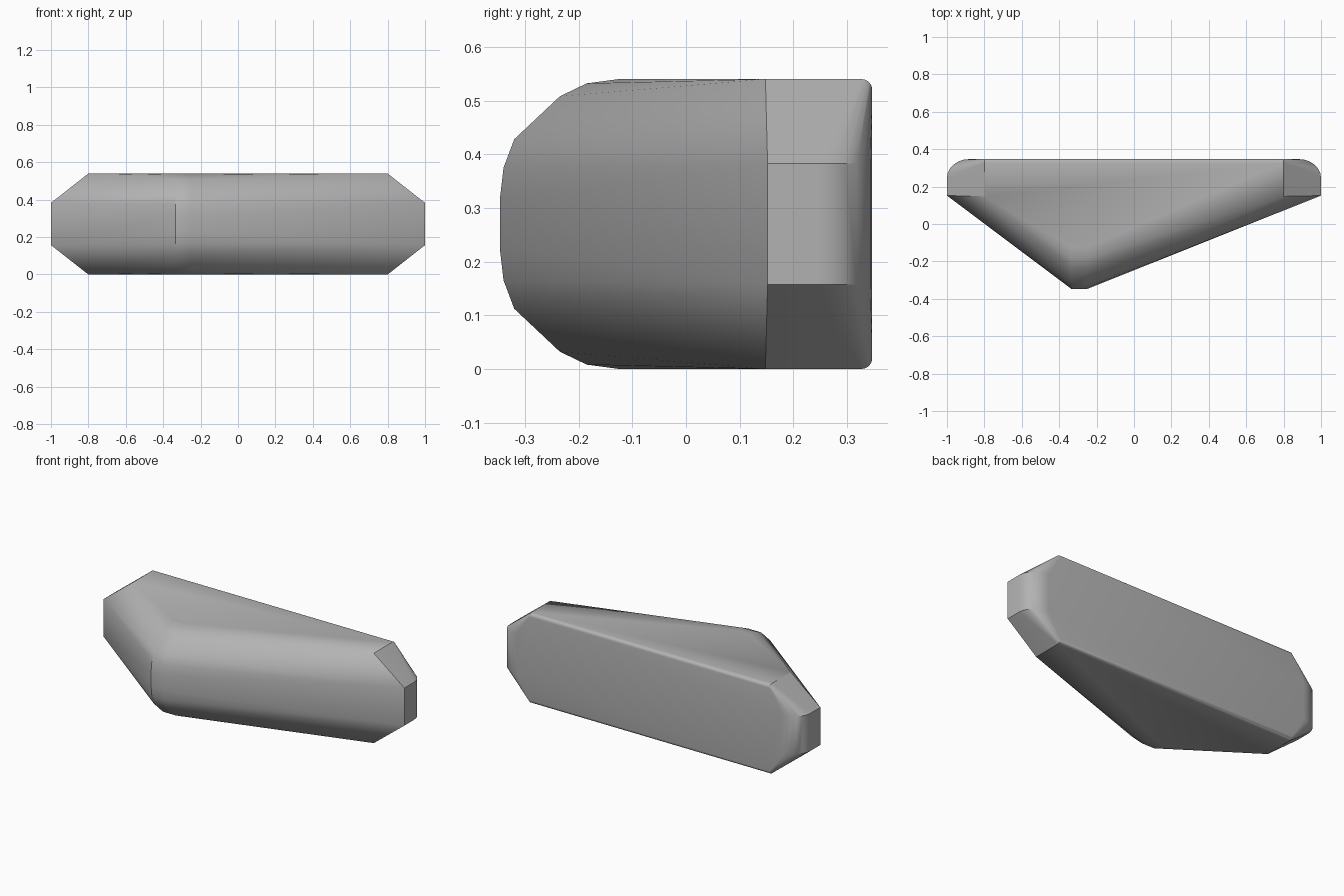
import bpy, bmesh, math

cube = bpy.data.objects.get("Cube")
if cube:
    bpy.data.objects.remove(cube, do_unlink=True)

# Stone-grey body colour
grey = bpy.data.materials.new("neutral_grey")
grey.use_nodes = True
color = (0.45, 0.45, 0.45, 1.0)
grey.diffuse_color = color
grey.node_tree.nodes["Principled BSDF"].inputs["Base Color"].default_value = color

MID, HALF = 0.27, 0.27           # middle height and half height
points = []

# Rear block: octagonal outline, with the back edges rounded over
STEPS = 6
for sx in (-1, 1):
    for sz in (-1, 1):
        points.append((sx * 0.8, 0.148, MID + sz * HALF))
        points.append((sx * 1.0, 0.152, MID + sz * 0.113))
        for i in range(STEPS + 1):
            a = math.pi / 2 * i / STEPS
            drop, push = 1 - math.cos(a), math.sin(a)
            points.append((sx * 0.8, 0.327 + 0.02 * push, MID + sz * (HALF - 0.02 * drop)))
            points.append((sx * (1 - 0.12 * drop), 0.247 + 0.1 * push, MID + sz * 0.113))

# Off-centre nose: rounded half profile (y, height from middle), mirrored
nose = [(-0.347, 0.045), (-0.34, 0.105), (-0.32, 0.158),
        (-0.235, 0.238), (-0.185, 0.262), (-0.125, HALF)]
for x in (-0.335, -0.25):
    for y, h in nose:
        for sz in (-1, 1):
            points.append((x, y, MID + sz * h))

# Skin the outline and the nose into one solid
bm = bmesh.new()
for p in points:
    bm.verts.new(p)
result = bmesh.ops.convex_hull(bm, input=bm.verts[:])
loose = [v for v in bm.verts if not v.link_faces]
bmesh.ops.delete(bm, geom=loose, context='VERTS')
bmesh.ops.dissolve_limit(bm, angle_limit=math.radians(0.5), verts=bm.verts[:], edges=bm.edges[:])
bmesh.ops.recalc_face_normals(bm, faces=bm.faces[:])

mesh = bpy.data.meshes.new("wedge_body")
bm.to_mesh(mesh)
bm.free()
mesh.materials.append(grey)
body = bpy.data.objects.new("wedge_body", mesh)
bpy.context.collection.objects.link(body)

# Smooth the rounded parts, keep the hard edges
bpy.ops.object.select_all(action='DESELECT')
body.select_set(True)
bpy.context.view_layer.objects.active = body
bpy.ops.object.shade_smooth_by_angle(angle=math.radians(30))
